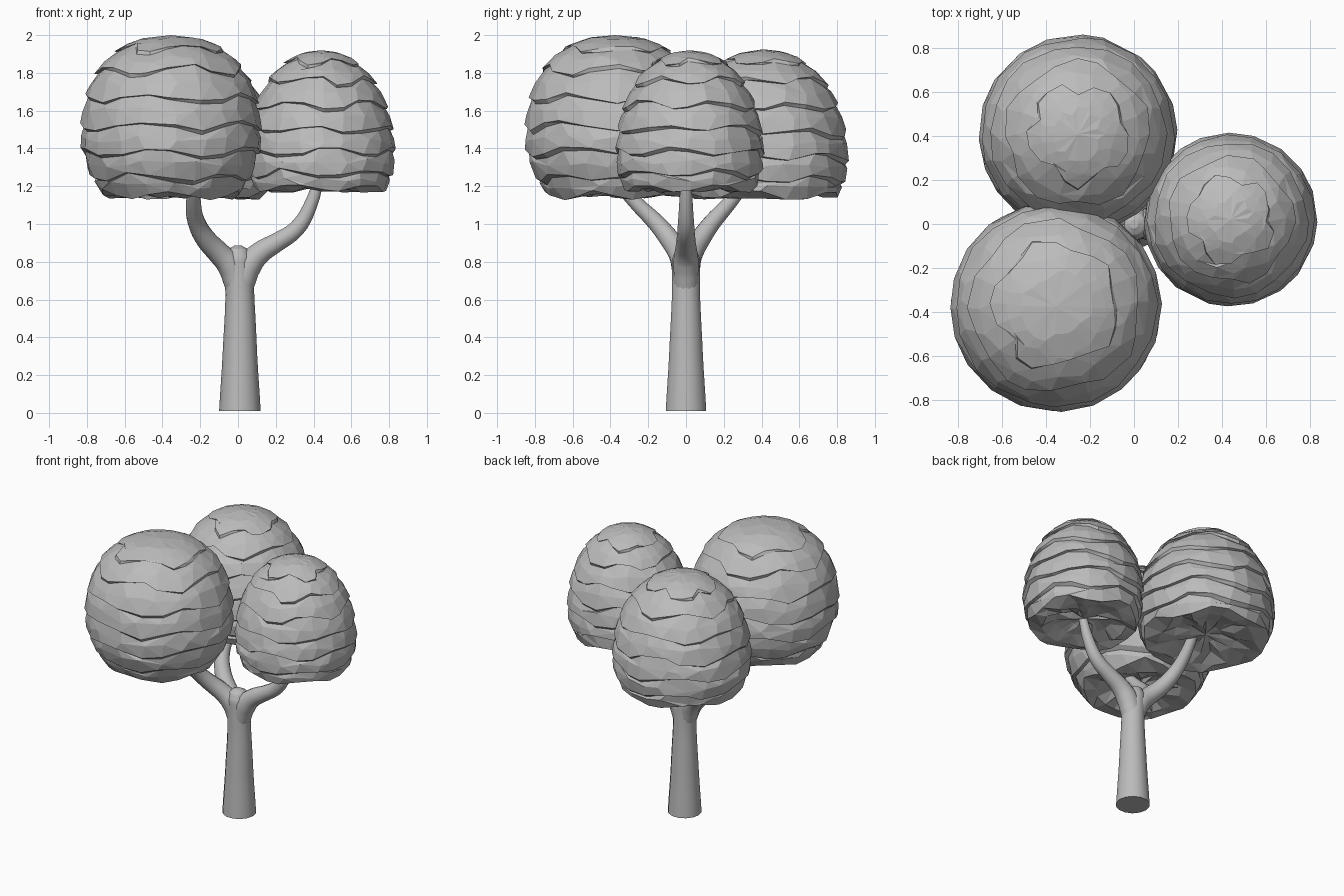
import bpy, bmesh, math, random

if "Cube" in bpy.data.objects:
    bpy.data.objects.remove(bpy.data.objects["Cube"], do_unlink=True)

grey = bpy.data.materials.new("plain grey")
grey.use_nodes = True
GREY = (0.5, 0.5, 0.5, 1)
grey.diffuse_color = GREY
grey.node_tree.nodes["Principled BSDF"].inputs["Base Color"].default_value = GREY


def tube(name, points):
    """Tapered tube through (x, y, z, radius) points."""
    curve = bpy.data.curves.new(name, "CURVE")
    curve.dimensions = "3D"
    curve.bevel_depth = 1
    curve.bevel_resolution = 5
    curve.resolution_u = 4
    curve.use_fill_caps = True
    spline = curve.splines.new("BEZIER")
    spline.bezier_points.add(len(points) - 1)
    for bp, (x, y, z, r) in zip(spline.bezier_points, points):
        bp.co = (x, y, z)
        bp.radius = r
        bp.handle_left_type = bp.handle_right_type = "AUTO"
    obj = bpy.data.objects.new(name, curve)
    bpy.context.collection.objects.link(obj)
    bpy.ops.object.select_all(action="DESELECT")
    obj.select_set(True)
    bpy.context.view_layer.objects.active = obj
    bpy.ops.object.convert(target="MESH")
    obj = bpy.context.object
    obj.data.materials.clear()
    obj.data.materials.append(grey)
    bpy.ops.object.shade_smooth_by_angle(angle=math.radians(40))


# Trunk with a rounded crotch, and three branches that leave it
tube("trunk", [
    (0.01, 0, 0.01, 0.11), (0.01, 0, 0.3, 0.092), (0.01, 0, 0.6, 0.077),
    (0.005, 0, 0.74, 0.075), (0, 0, 0.82, 0.074), (0, 0, 0.865, 0.055),
    (0, 0, 0.885, 0.02)])
tube("left_branch", [
    (0.02, 0, 0.68, 0.068), (0.06, 0, 0.785, 0.07), (0.12, 0, 0.85, 0.06),
    (0.21, 0, 0.905, 0.051), (0.31, 0, 0.975, 0.045), (0.38, 0, 1.09, 0.037),
    (0.44, 0, 1.28, 0.025)])
for name, side, spread in (("front_branch", -1, 1.15), ("back_branch", 1, 1)):
    s = side * spread
    tube(name, [
        (-0.005, 0, 0.68, 0.066), (-0.045, 0.01 * s, 0.785, 0.068),
        (-0.1, 0.03 * s, 0.845, 0.06), (-0.17, 0.075 * s, 0.92, 0.054),
        (-0.22, 0.14 * s, 1.01, 0.047), (-0.235, 0.22 * s, 1.1, 0.04),
        (-0.23, 0.34 * s, 1.25, 0.03)])

SIDES = 20
LIPS = [0.92, 0.79, 0.62, 0.45, 0.29, 0.14, 0.03]


def crown(name, x, y, radius, bottom, top, widest, power, tuck, seed):
    """Faceted leaf ball made of overlapping tiers with wavy lower lips."""
    rng = random.Random(seed)
    height = top - bottom

    def noise(amount):
        return [rng.uniform(-amount, amount) for _ in range(SIDES)]

    def girth(t):
        if t < widest:
            return 1 - tuck * ((widest - t) / widest) ** 2
        u = min((t - widest) / (1 - widest), 1)
        return (1 - u ** power) ** (1 / power)

    bm = bmesh.new()

    def ring(heights, offset, turn):
        verts = []
        for i, t in enumerate(heights):
            a = 2 * math.pi * i / SIDES + turn[i]
            r = radius * girth(t) + offset
            verts.append(bm.verts.new((x + r * math.cos(a), y + r * math.sin(a),
                                       bottom + height * t)))
        return verts

    # Each tier runs from a tucked edge over a bulge to a protruding lip;
    # the step under the lip varies in depth round the crown
    rings = [ring([0.98 + n for n in noise(0.008)], 0, noise(0.08))]
    start = 0.98
    for lip in LIPS:
        rough = noise(0.025 if lip < 0.9 else 0.008)
        rings.append(ring([(start + lip) / 2 + n for n in rough], 0.002, noise(0.1)))
        phase = rng.uniform(0, 2 * math.pi)
        wave = 0.02 if lip > 0.9 else 0.027
        turn = noise(0.06)
        edge = [lip + wave * math.cos(10 * math.pi * i / SIDES + phase) + n
                for i, n in enumerate(noise(0.012))]
        rings.append(ring(edge, 0.008, turn))
        if lip > LIPS[-1]:
            tucked = [t - 0.014 - 0.012 * math.cos(6 * math.pi * i / SIDES + phase)
                      for i, t in enumerate(edge)]
            rings.append(ring(tucked, -0.012, turn))
        start = lip

    # Rough, slightly hollow underside
    for share, t in ((0.17, 0.02), (0.45, 0.06), (0.7, 0.08)):
        rings.append(ring([t + n for n in noise(0.02)], -share * radius, noise(0.1)))

    for a, b in zip(rings, rings[1:]):
        for i in range(SIDES):
            j = (i + 1) % SIDES
            bm.faces.new((a[i], b[i], b[j], a[j]))
    for loop, t in ((rings[0], 1.0), (rings[-1], 0.08)):
        tip = bm.verts.new((x, y, bottom + height * t))
        for i in range(SIDES):
            bm.faces.new((tip, loop[i], loop[(i + 1) % SIDES]))
    bmesh.ops.triangulate(bm, faces=bm.faces[:])
    bmesh.ops.recalc_face_normals(bm, faces=bm.faces[:])
    mesh = bpy.data.meshes.new(name)
    bm.to_mesh(mesh)
    bm.free()
    mesh.materials.append(grey)
    bpy.context.collection.objects.link(bpy.data.objects.new(name, mesh))


crown("front_crown", -0.355, -0.375, 0.475, 1.13, 2.0, 0.38, 2.3, 0.3, 4)
crown("back_crown", -0.255, 0.41, 0.445, 1.13, 1.925, 0.26, 2.1, 0.15, 8)
crown("left_crown", 0.44, 0.02, 0.388, 1.165, 1.92, 0.25, 2.1, 0.15, 15)
